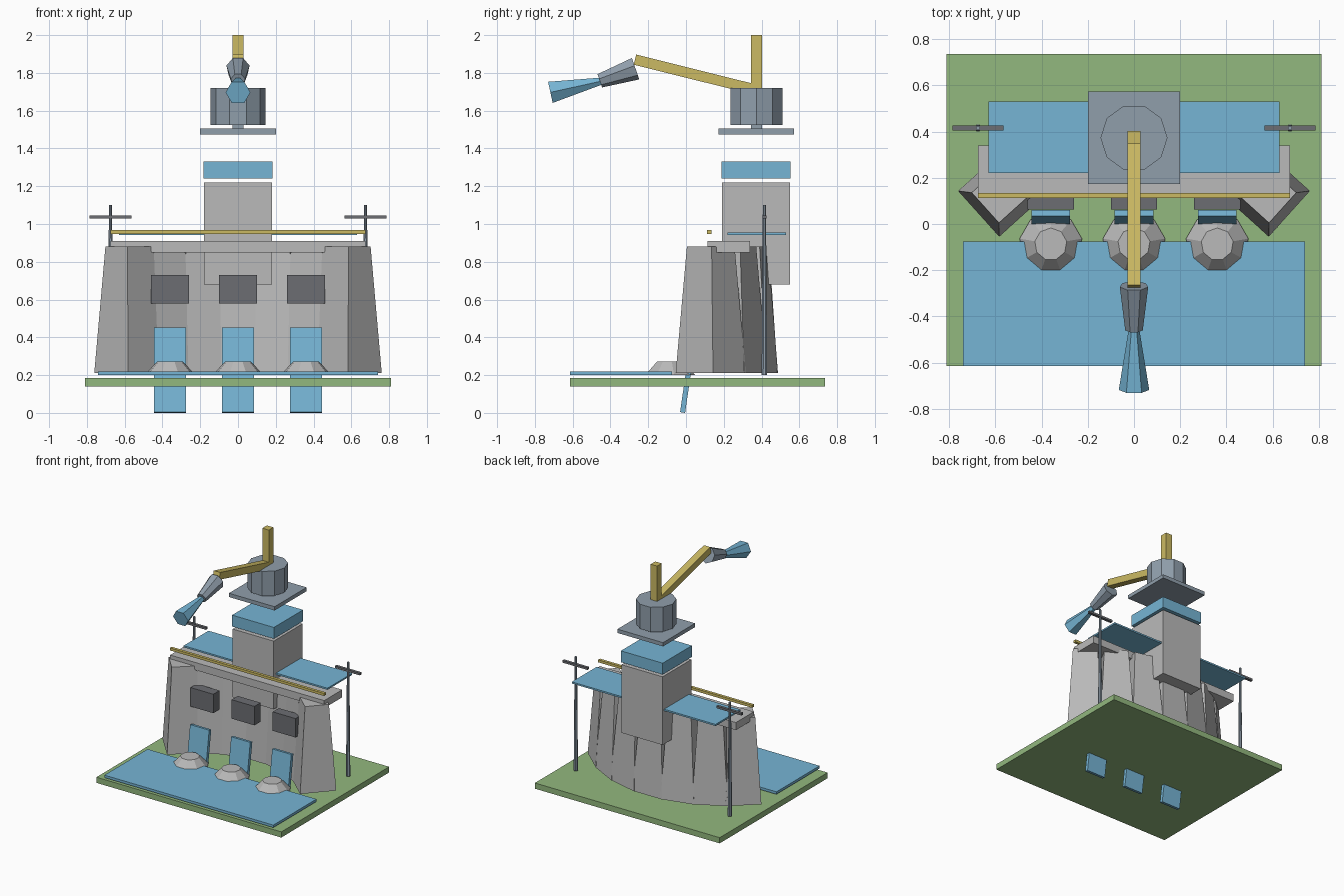
import bpy, bmesh, math
from mathutils import Vector, Matrix

if "Cube" in bpy.data.objects:
    bpy.data.objects.remove(bpy.data.objects["Cube"])


def material(name, rgb):
    m = bpy.data.materials.new(name)
    m.diffuse_color = (*rgb, 1)
    m.use_nodes = True
    m.node_tree.nodes["Principled BSDF"].inputs["Base Color"].default_value = m.diffuse_color
    return m


CONCRETE = material("concrete", (0.49, 0.49, 0.49))
WATER = material("water_blue", (0.18, 0.46, 0.66))
GRASS = material("grass_green", (0.29, 0.48, 0.21))
SLATE = material("slate_grey", (0.28, 0.345, 0.41))
STEEL = material("dark_steel", (0.15, 0.155, 0.17))
GOLD = material("crane_yellow", (0.60, 0.49, 0.125))


def finish(bm, name, mat):
    bmesh.ops.recalc_face_normals(bm, faces=bm.faces[:])
    me = bpy.data.meshes.new(name)
    bm.to_mesh(me)
    bm.free()
    me.materials.append(mat)
    ob = bpy.data.objects.new(name, me)
    bpy.context.collection.objects.link(ob)
    return ob


def loft(name, rings, mat):
    """Closed solid through rings with equal point counts."""
    bm = bmesh.new()
    vs = [[bm.verts.new(p) for p in r] for r in rings]
    n = len(vs[0])
    for a, b in zip(vs, vs[1:]):
        for i in range(n):
            j = (i + 1) % n
            bm.faces.new((a[i], a[j], b[j], b[i]))
    bm.faces.new(vs[0][::-1])
    bm.faces.new(vs[-1])
    return finish(bm, name, mat)


def box(name, x0, x1, y0, y1, z0, z1, mat):
    rings = [[(x0, y0, z), (x1, y0, z), (x1, y1, z), (x0, y1, z)] for z in (z0, z1)]
    return loft(name, rings, mat)


def frustum(name, p0, r0, p1, r1, n, mat, spin=0.0):
    """Tapered n-sided prism between two points lying in a plane of constant x."""
    p0, p1 = Vector(p0), Vector(p1)
    u = Vector((1, 0, 0))
    v = (p1 - p0).normalized().cross(u)
    ang = [math.radians(spin) + math.tau * i / n for i in range(n)]
    rings = [[p + r * (math.cos(a) * u + math.sin(a) * v) for a in ang]
             for p, r in ((p0, r0), (p1, r1))]
    return loft(name, rings, mat)


def beam(name, p0, p1, width, thick, mat):
    """Rectangular bar between two points lying in a plane of constant x."""
    p0, p1 = Vector(p0), Vector(p1)
    u = Vector((width / 2, 0, 0))
    v = (p1 - p0).normalized().cross(Vector((1, 0, 0))) * thick / 2
    return loft(name, [[p - u - v, p + u - v, p + u + v, p - u + v] for p in (p0, p1)], mat)


# ground and water sheets
box("ground_slab", -0.81, 0.81, -0.615, 0.735, 0.14, 0.185, GRASS)
box("lower_river", -0.74, 0.74, -0.615, -0.075, 0.20, 0.22, WATER)
box("upper_reservoir", -0.63, 0.63, 0.22, 0.53, 0.943, 0.956, WATER)

# arched dam wall: seven tapered blocks on an arc
R, YC = 0.86, -0.508
for k in range(-3, 4):
    a = math.radians(14 * k)
    place = Matrix.Translation((R * math.sin(a), YC + R * math.cos(a), 0)) @ Matrix.Rotation(-a, 4, 'Z')
    rings = [[place @ Vector((sx * w, sy * t, z)) for sx, sy in ((-1, -1), (1, -1), (1, 1), (-1, 1))]
             for w, t, z in ((0.13, 0.133, 0.21), (0.091, 0.088, 0.88))]
    loft(f"dam_block_{k + 4}", rings, CONCRETE)

# road deck and railing
box("road_deck", -0.675, 0.675, 0.115, 0.34, 0.85, 0.91, CONCRETE)
box("deck_railing", -0.675, 0.675, 0.112, 0.135, 0.948, 0.968, GOLD)

# three sluices: gate housing, falling water, splash mound
for i, x in enumerate((-0.36, 0, 0.36)):
    box(f"gate_housing_{i + 1}", x - 0.1, x + 0.1, 0.063, 0.14, 0.58, 0.73, STEEL)
    beam(f"falling_water_{i + 1}", (x, -0.018, 0.002), (x, 0.047, 0.45), 0.167, 0.027, WATER)
    frustum(f"splash_mound_{i + 1}", (x, -0.087, 0.20), 0.137, (x, -0.087, 0.272), 0.07, 9, CONCRETE, 90)

# power poles at both ends
for side, s in (("left", -1), ("right", 1)):
    x = 0.675 * s
    frustum(f"{side}_pole", (x, 0.415, 0.20), 0.016, (x, 0.415, 1.10), 0.009, 8, SLATE, 22.5)
    box(f"{side}_crossarm", x - 0.11, x + 0.11, 0.405, 0.427, 1.028, 1.045, STEEL)

# control tower
box("tower_shaft", -0.18, 0.18, 0.19, 0.55, 0.68, 1.22, CONCRETE)
box("tower_windows", -0.183, 0.183, 0.188, 0.553, 1.24, 1.33, WATER)
box("tower_roof", -0.20, 0.20, 0.172, 0.573, 1.475, 1.505, SLATE)

# crane
box("crane_stub", -0.03, 0.03, 0.343, 0.403, 1.50, 1.53, SLATE)
frustum("crane_drum", (0, 0.373, 1.525), 0.145, (0, 0.373, 1.72), 0.145, 10, SLATE)
box("crane_mast", -0.028, 0.028, 0.345, 0.402, 1.70, 2.0, GOLD)
beam("crane_jib", (0, 0.365, 1.712), (0, -0.27, 1.87), 0.056, 0.055, GOLD)

# hanging nozzle and its water jet
frustum("nozzle", (0, -0.268, 1.825), 0.063, (0, -0.457, 1.76), 0.039, 7, SLATE, 90 - 180 / 7)
frustum("water_jet", (0, -0.45, 1.756), 0.022, (0, -0.718, 1.697), 0.066, 6, WATER)
